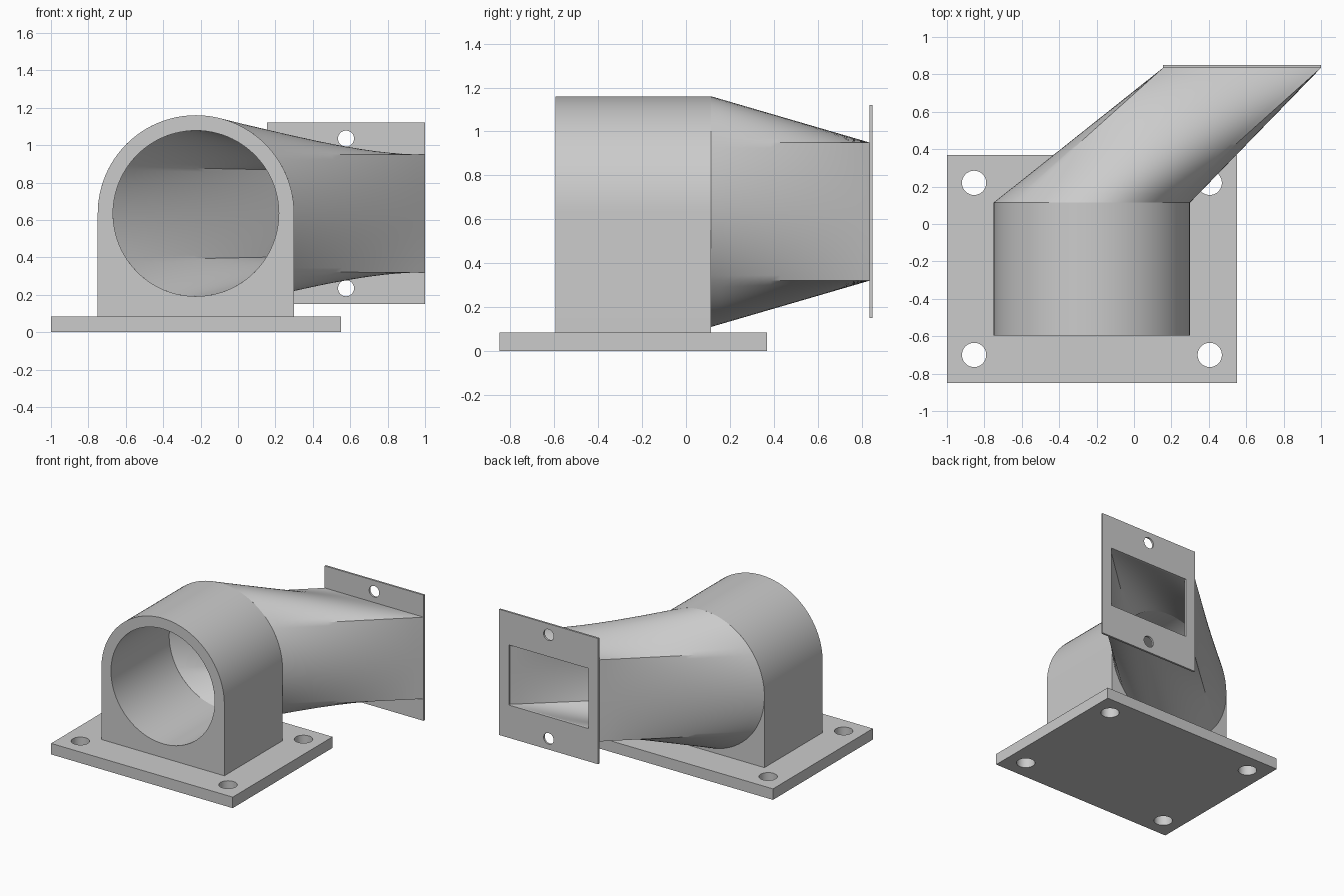
import bpy, bmesh
from math import pi, sin, cos, atan2
from mathutils import Vector

cube = bpy.data.objects.get("Cube")
if cube:
    bpy.data.objects.remove(cube, do_unlink=True)

GREY = (0.6, 0.6, 0.6, 1.0)
grey = bpy.data.materials.new("light_grey")
grey.use_nodes = True
grey.diffuse_color = GREY
grey.node_tree.nodes["Principled BSDF"].inputs["Base Color"].default_value = GREY


def finish(name, bm):
    """Turn a bmesh into a shaded object."""
    bmesh.ops.recalc_face_normals(bm, faces=bm.faces[:])
    mesh = bpy.data.meshes.new(name)
    bm.to_mesh(mesh)
    bm.free()
    mesh.materials.append(grey)
    obj = bpy.data.objects.new(name, mesh)
    bpy.context.collection.objects.link(obj)
    bpy.ops.object.select_all(action='DESELECT')
    obj.select_set(True)
    bpy.context.view_layer.objects.active = obj
    bpy.ops.object.shade_smooth_by_angle(angle=pi / 6)
    return obj


def circle(u, v, r, n=32):
    return [(u + r * cos(2 * pi * i / n), v + r * sin(2 * pi * i / n)) for i in range(n)]


def rect(u0, u1, v0, v1):
    return [(u0, v0), (u1, v0), (u1, v1), (u0, v1)]


def extruded(name, loops, place, depth):
    """Outline with holes, filled and extruded along depth."""
    bm = bmesh.new()
    edges = []
    for loop in loops:
        vs = [bm.verts.new(place(u, v)) for u, v in loop]
        edges += [bm.edges.new((vs[i - 1], vs[i])) for i in range(len(vs))]
    bmesh.ops.triangle_fill(bm, edges=edges, use_beauty=True,
                            normal=Vector(depth).normalized())
    res = bmesh.ops.extrude_face_region(bm, geom=bm.faces[:])
    moved = [g for g in res["geom"] if isinstance(g, bmesh.types.BMVert)]
    bmesh.ops.translate(bm, verts=moved, vec=depth)
    return finish(name, bm)


# Shared dimensions
CX, CZ = -0.225, 0.635             # bore axis
R_OUT, R_IN = 0.525, 0.443
FRONT, JOIN, END, BACK = -0.595, 0.115, 0.835, 0.85
BASE_TOP = 0.085
FX = 0.5775                        # outlet centre
W_OUT, H_OUT = 0.4225, 0.315       # outlet half sizes
W_IN, H_IN = 0.34, 0.232

# Base plate with four bolt holes
bolts = [circle(x, y, 0.065) for x in (-0.855, 0.405) for y in (-0.7, 0.22)]
extruded("base_plate", [rect(-1, 0.55, -0.85, 0.368)] + bolts,
         lambda x, y: (x, y, 0), (0, 0, BASE_TOP))

# Arched housing with the round bore
arch = [(CX + R_OUT * cos(pi * i / 48), CZ + R_OUT * sin(pi * i / 48)) for i in range(49)]
arch += [(CX - R_OUT, BASE_TOP), (CX + R_OUT, BASE_TOP)]
extruded("housing", [arch, circle(CX, CZ, R_IN, 96)],
         lambda x, z: (x, FRONT, z), (0, JOIN - FRONT, 0))

# Outlet flange with rectangular opening and two screw holes
screws = [circle(FX, z, 0.043) for z in (0.235, 1.035)]
opening = rect(FX - W_IN, FX + W_IN, CZ - H_IN, CZ + H_IN)
extruded("outlet_flange", [rect(0.155, 1, 0.15, 1.12), opening] + screws,
         lambda x, z: (x, END, z), (0, BACK - END, 0))


# Duct wall: ruled transition from circle to rectangle
def duct_skin(bm, radius, w, h, per_side=24, steps=16):
    a = atan2(h, w)
    angles = [-a, a, pi - a, pi + a, 2 * pi - a]
    corners = [(w, -h), (w, h), (-w, h), (-w, -h), (w, -h)]
    pairs = []
    for s in range(4):
        for i in range(per_side):
            f = i / per_side
            t = angles[s] + (angles[s + 1] - angles[s]) * f
            start = Vector((CX + radius * cos(t), JOIN, CZ + radius * sin(t)))
            p = Vector(corners[s]).lerp(Vector(corners[s + 1]), f)
            pairs.append((start, Vector((FX + p.x, END, CZ + p.y))))
    rings = [[bm.verts.new(p.lerp(q, k / steps)) for p, q in pairs]
             for k in range(steps + 1)]
    for lower, upper in zip(rings, rings[1:]):
        bridge(bm, lower, upper)
    return rings


def bridge(bm, a, b):
    for i in range(len(a)):
        bm.faces.new((a[i - 1], a[i], b[i], b[i - 1]))


bm = bmesh.new()
outer = duct_skin(bm, R_OUT, W_OUT, H_OUT)
inner = duct_skin(bm, R_IN, W_IN, H_IN)
for end in (0, -1):
    bridge(bm, outer[end], inner[end])
finish("duct", bm)
